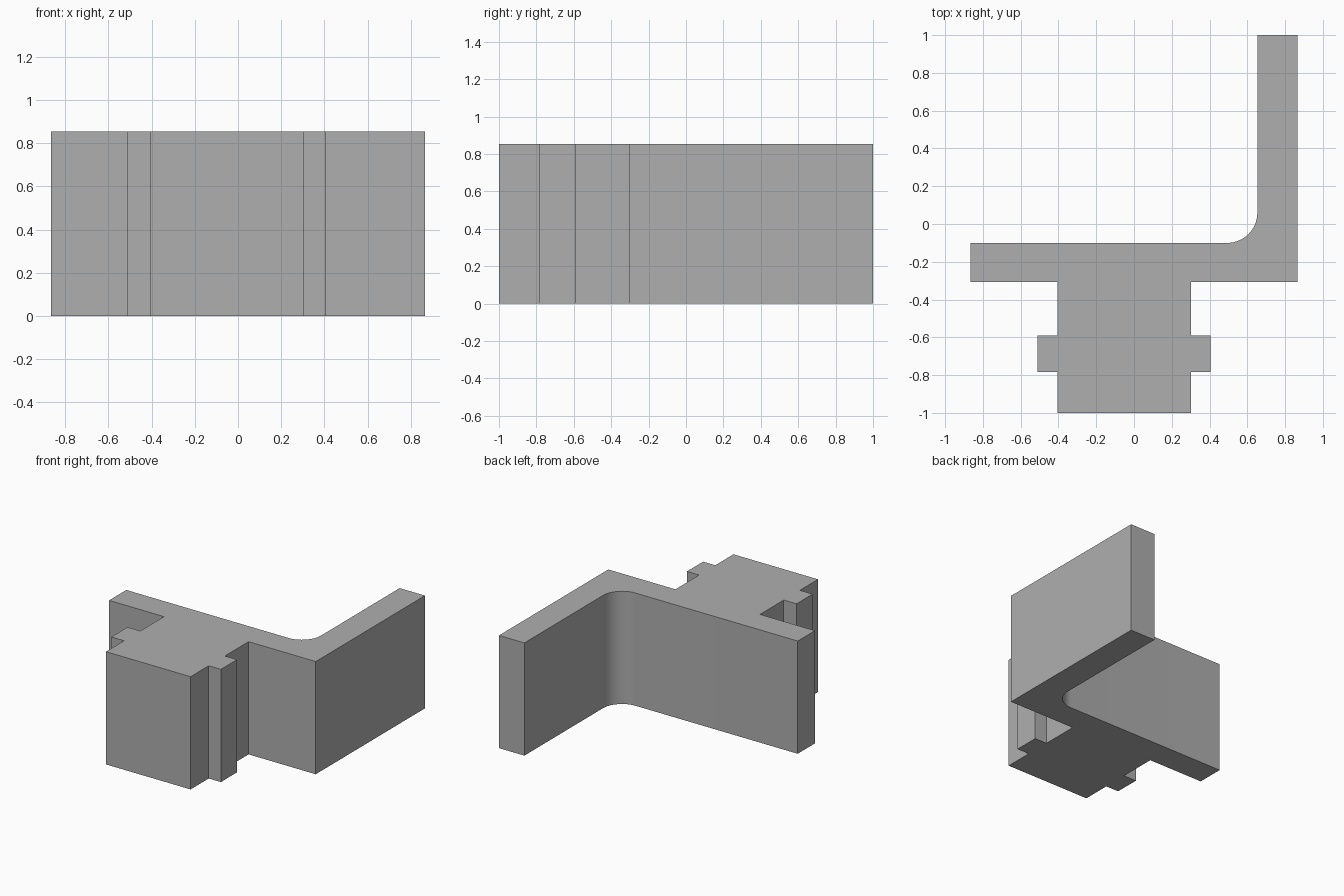
import bpy, bmesh, math

HEIGHT = 0.853
FILLET_RADIUS = 0.16
FILLET_STEPS = 16

cube = bpy.data.objects.get("Cube")
if cube:
    bpy.data.objects.remove(cube, do_unlink=True)

# Single plain grey material
grey = bpy.data.materials.new("plain_grey")
grey.use_nodes = True
colour = (0.43, 0.43, 0.43, 1.0)
grey.diffuse_color = colour
grey.node_tree.nodes["Principled BSDF"].inputs["Base Color"].default_value = colour

# Key positions of the cross-section
left, right, wall = -0.865, 0.865, 0.653
flange_front, flange_back = -0.306, -0.10
stem_left, stem_right = -0.405, 0.303
rib_left, rib_right = -0.512, 0.405
rib_front, rib_back = -0.783, -0.59

# Rounded inner corner between flange and wall
cx, cy = wall - FILLET_RADIUS, flange_back + FILLET_RADIUS
fillet = []
for i in range(FILLET_STEPS + 1):
    a = -math.pi / 2 * i / FILLET_STEPS
    fillet.append((cx + FILLET_RADIUS * math.cos(a), cy + FILLET_RADIUS * math.sin(a)))

# Counter-clockwise outline: stem, right rib, flange, wall, fillet, left rib
outline = [
    (stem_left, -1), (stem_right, -1),
    (stem_right, rib_front), (rib_right, rib_front),
    (rib_right, rib_back), (stem_right, rib_back),
    (stem_right, flange_front), (right, flange_front),
    (right, 1), (wall, 1),
    *fillet,
    (left, flange_back), (left, flange_front),
    (stem_left, flange_front), (stem_left, rib_back),
    (rib_left, rib_back), (rib_left, rib_front),
    (stem_left, rib_front),
]

# Extrude the outline upward into a solid
bm = bmesh.new()
base = bm.faces.new([bm.verts.new((x, y, 0)) for x, y in outline])
extruded = bmesh.ops.extrude_face_region(bm, geom=[base], use_keep_orig=True)
top_verts = [g for g in extruded["geom"] if isinstance(g, bmesh.types.BMVert)]
bmesh.ops.translate(bm, verts=top_verts, vec=(0, 0, HEIGHT))
bmesh.ops.recalc_face_normals(bm, faces=bm.faces)

mesh = bpy.data.meshes.new("bracket_profile")
bm.to_mesh(mesh)
bm.free()
mesh.materials.append(grey)
bracket = bpy.data.objects.new("bracket_profile", mesh)
bpy.context.collection.objects.link(bracket)

# Smooth the fillet, keep the corners sharp
bpy.ops.object.select_all(action="DESELECT")
bracket.select_set(True)
bpy.context.view_layer.objects.active = bracket
bpy.ops.object.shade_smooth_by_angle(angle=math.radians(30))
